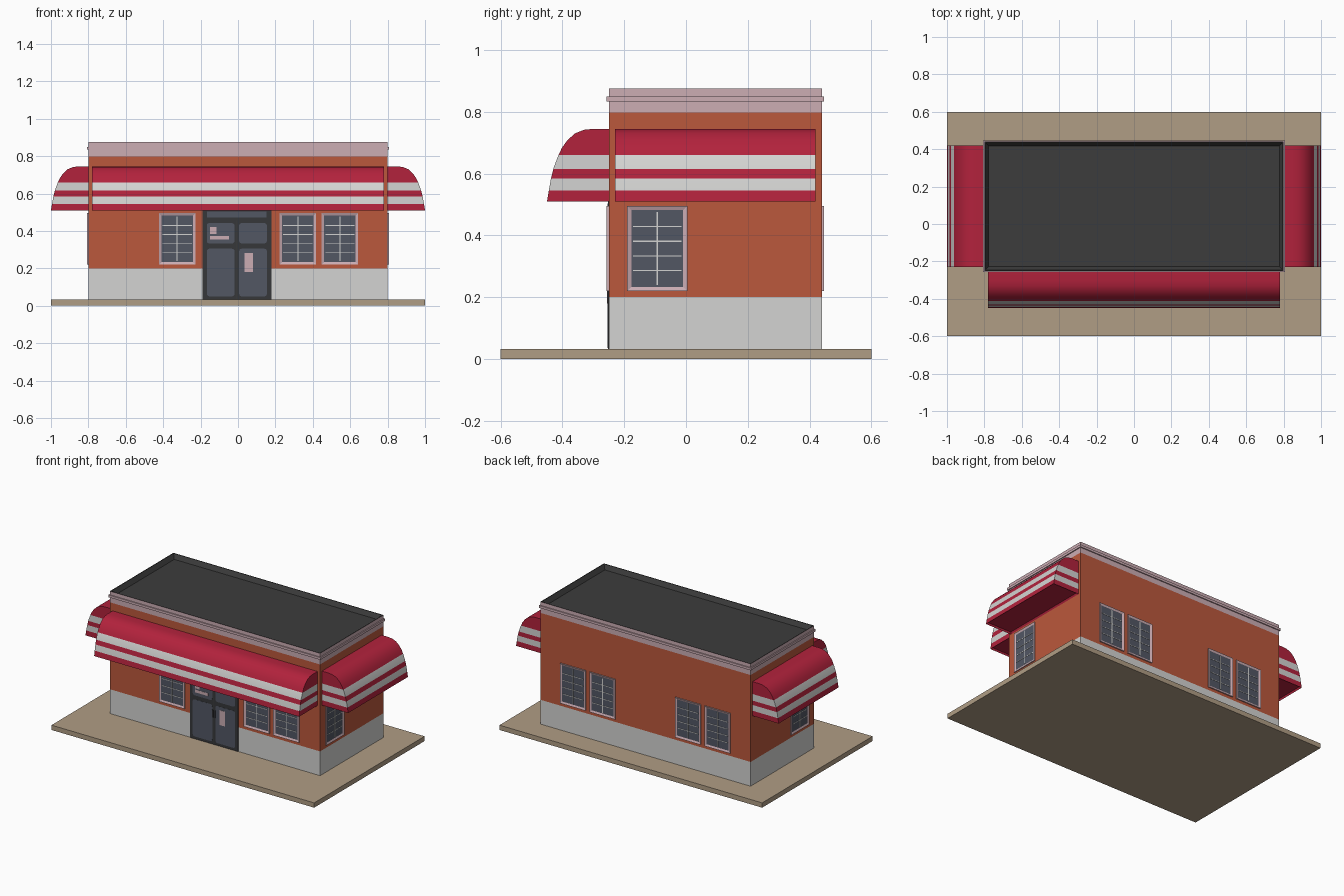
import bpy, bmesh, math
from mathutils import Matrix, Vector

if "Cube" in bpy.data.objects:
    bpy.data.objects.remove(bpy.data.objects["Cube"])


def mat(name, r, g, b):
    lin = [((c / 255 + 0.055) / 1.055) ** 2.4 for c in (r, g, b)]
    m = bpy.data.materials.new(name)
    m.diffuse_color = (*lin, 1)
    m.use_nodes = True
    m.node_tree.nodes["Principled BSDF"].inputs["Base Color"].default_value = m.diffuse_color
    return m


BRICK = mat("orange_wall", 187, 88, 60)
WHITE = mat("white", 212, 212, 210)
PINK = mat("pale_pink_trim", 204, 173, 180)
RED = mat("awning_red", 178, 34, 60)
SAND = mat("sand_paving", 176, 157, 133)
ROOF = mat("roof_grey", 60, 60, 60)
GLASS = mat("slate_glass", 82, 87, 100)
DOOR = mat("door_grey", 54, 55, 58)


def finish(name, bm, mats, matrix=Matrix()):
    me = bpy.data.meshes.new(name)
    bm.to_mesh(me)
    bm.free()
    for m in mats:
        me.materials.append(m)
    ob = bpy.data.objects.new(name, me)
    ob.matrix_world = matrix
    bpy.context.collection.objects.link(ob)
    return ob


def add_box(bm, lo, hi, idx=0):
    lo, hi = Vector(lo), Vector(hi)
    m = Matrix.Translation((lo + hi) / 2) @ Matrix.Diagonal((*(hi - lo), 1))
    vs = bmesh.ops.create_cube(bm, size=1, matrix=m)["verts"]
    faces = {f for v in vs for f in v.link_faces}
    for f in faces:
        f.material_index = idx
    return faces


def box(name, lo, hi, m, corner=0):
    bm = bmesh.new()
    add_box(bm, lo, hi)
    if corner:  # round the corners seen from the front
        es = [e for e in bm.edges
              if abs(e.verts[0].co.y - e.verts[1].co.y) > 1e-5]
        bmesh.ops.bevel(bm, geom=es, offset=corner, segments=3, profile=0.5,
                        affect='EDGES')
    return finish(name, bm, [m])


def cut_z(bm, heights):
    for z in heights:
        bmesh.ops.bisect_plane(bm, geom=bm.verts[:] + bm.edges[:] + bm.faces[:],
                               plane_co=(0, 0, z), plane_no=(0, 0, 1))


X, Y0, Y1 = 0.8, -0.25, 0.44
YC = (Y0 + Y1) / 2

# Paving slab
box("paving_slab", (-1, -0.6, 0), (1, 0.6, 0.033), SAND)

# Building body: white plinth, orange wall, pink parapet, sunken roof
bm = bmesh.new()
add_box(bm, (-X, Y0, 0.03), (X, Y1, 0.875))
cut_z(bm, (0.2, 0.798))
for f in bm.faces:
    z = f.calc_center_median().z
    f.material_index = 0 if z < 0.2 else 1 if z < 0.798 else 2
top = max(bm.faces, key=lambda f: f.calc_center_median().z)
top.material_index = 3
bmesh.ops.inset_region(bm, faces=[top], thickness=0.007)
bmesh.ops.inset_region(bm, faces=[top], thickness=0.026, depth=0)
bmesh.ops.translate(bm, verts=top.verts[:], vec=(0, 0, -0.03))
finish("building_body", bm, [WHITE, BRICK, PINK, ROOF])

# Cornice moulding around the parapet
for name, lo, hi in (
        ("front_cornice", (-X - .007, Y0 - .007, .834), (X + .007, Y0 + .001, .85)),
        ("back_cornice", (-X - .007, Y1 - .001, .834), (X + .007, Y1 + .007, .85)),
        ("left_cornice", (-X - .007, Y0, .834), (-X + .001, Y1, .85)),
        ("right_cornice", (X - .001, Y0, .834), (X + .007, Y1, .85))):
    box(name, lo, hi, PINK)


# Striped awnings: curved profile swept along the wall, stripes cut by height
PROFILE = [(0, .745), (.05, .745), (.08, .742), (.11, .73), (.135, .707),
           (.152, .683), (.165, .655), (.178, .62), (.188, .58), (.195, .54),
           (.2, .51), (0, .51)]
STRIPES = (.66, .615, .585, .545)


def awning(name, length, place):
    bm = bmesh.new()
    face = bm.faces.new([bm.verts.new((-length / 2, -d, z)) for d, z in PROFILE])
    ext = bmesh.ops.extrude_face_region(bm, geom=[face])["geom"]
    bmesh.ops.translate(bm, verts=[v for v in ext if isinstance(v, bmesh.types.BMVert)],
                        vec=(length, 0, 0))
    bmesh.ops.recalc_face_normals(bm, faces=bm.faces[:])
    under = min(bm.faces, key=lambda f: f.calc_center_median().z)
    bmesh.ops.inset_region(bm, faces=[under], thickness=0.008)
    bmesh.ops.translate(bm, verts=under.verts[:], vec=(0, 0, 0.012))
    cut_z(bm, STRIPES)
    for f in bm.faces:
        z = f.calc_center_median().z
        f.material_index = sum(z < s for s in STRIPES) % 2
    ob = finish(name, bm, [RED, WHITE], place)
    bpy.context.view_layer.objects.active = ob
    ob.select_set(True)
    bpy.ops.object.shade_smooth_by_angle(angle=math.radians(35))
    ob.select_set(False)


def wall(side, along):
    """Placement on a wall; local -y points outward."""
    turn = {"front": 0, "right": 90, "back": 180, "left": -90}[side]
    pos = {"front": (along, Y0, 0), "back": (along, Y1, 0),
           "right": (X, along, 0), "left": (-X, along, 0)}[side]
    return Matrix.Translation(pos) @ Matrix.Rotation(math.radians(turn), 4, 'Z')


awning("front_awning", 1.56, wall("front", 0))
for side in ("left", "right"):
    awning(side + "_awning", 0.65, wall(side, YC))


# Windows: raised frame, sunken glass and glazing bars
def window(name, place, w=0.195, z0=0.22, z1=0.495):
    bm = bmesh.new()
    add_box(bm, (-w / 2, -0.007, z0), (w / 2, 0.002, z1))
    front = min(bm.faces, key=lambda f: f.calc_center_median().y)
    bmesh.ops.inset_region(bm, faces=[front], thickness=0.019)
    front.material_index = 1
    bmesh.ops.translate(bm, verts=front.verts[:], vec=(0, 0.005, 0))
    a, b, c = w / 2 - 0.019, z0 + 0.019, z1 - 0.019
    add_box(bm, (-.0025, -.0045, b), (.0025, -.001, c), 2)
    for i in range(1, 5):
        z = b + (c - b) * i / 5
        add_box(bm, (-a, -.004, z - .002), (a, -.001, z + .002), 2)
    finish(name, bm, [PINK, GLASS, WHITE], place)


SPOTS = [("front", x) for x in (-0.325, 0.32, 0.545)]
SPOTS += [("back", x) for x in (-0.55, -0.325, 0.325, 0.55)]
SPOTS += [("left", -0.093), ("right", -0.093)]
for i, (side, along) in enumerate(SPOTS):
    window(f"{side}_window_{i + 1}", wall(side, along))


# Double entrance door
def plate(name, x0, x1, z0, z1, out, m, corner=0):
    box(name, (x0, Y0 - out, z0), (x1, Y0 + 0.001, z1), m, corner)


plate("door_frame", -0.19, 0.178, 0.03, 0.515, 0.003, DOOR)
plate("transom_glass", -0.165, 0.153, 0.472, 0.504, 0.004, GLASS)
for side, x0, x1 in (("left", -0.167, -0.018), ("right", 0.006, 0.155)):
    plate(side + "_door_upper_glass", x0, x1, 0.333, 0.442, 0.004, GLASS, 0.014)
    plate(side + "_door_lower_glass", x0, x1, 0.05, 0.305, 0.004, GLASS, 0.014)
plate("door_gap", -0.0075, -0.0045, 0.035, 0.455, 0.0038, ROOF)
for side, x in (("left", -0.014), ("right", 0.002)):
    plate(side + "_door_handle", x - .004, x + .004, 0.22, 0.27, 0.008, DOOR)

# Blank notices on the door glass
plate("small_notice", -0.15, -0.115, 0.383, 0.42, 0.005, PINK)
plate("wide_notice", -0.15, -0.048, 0.355, 0.374, 0.005, PINK)
plate("tall_notice", 0.036, 0.079, 0.18, 0.282, 0.005, PINK)
